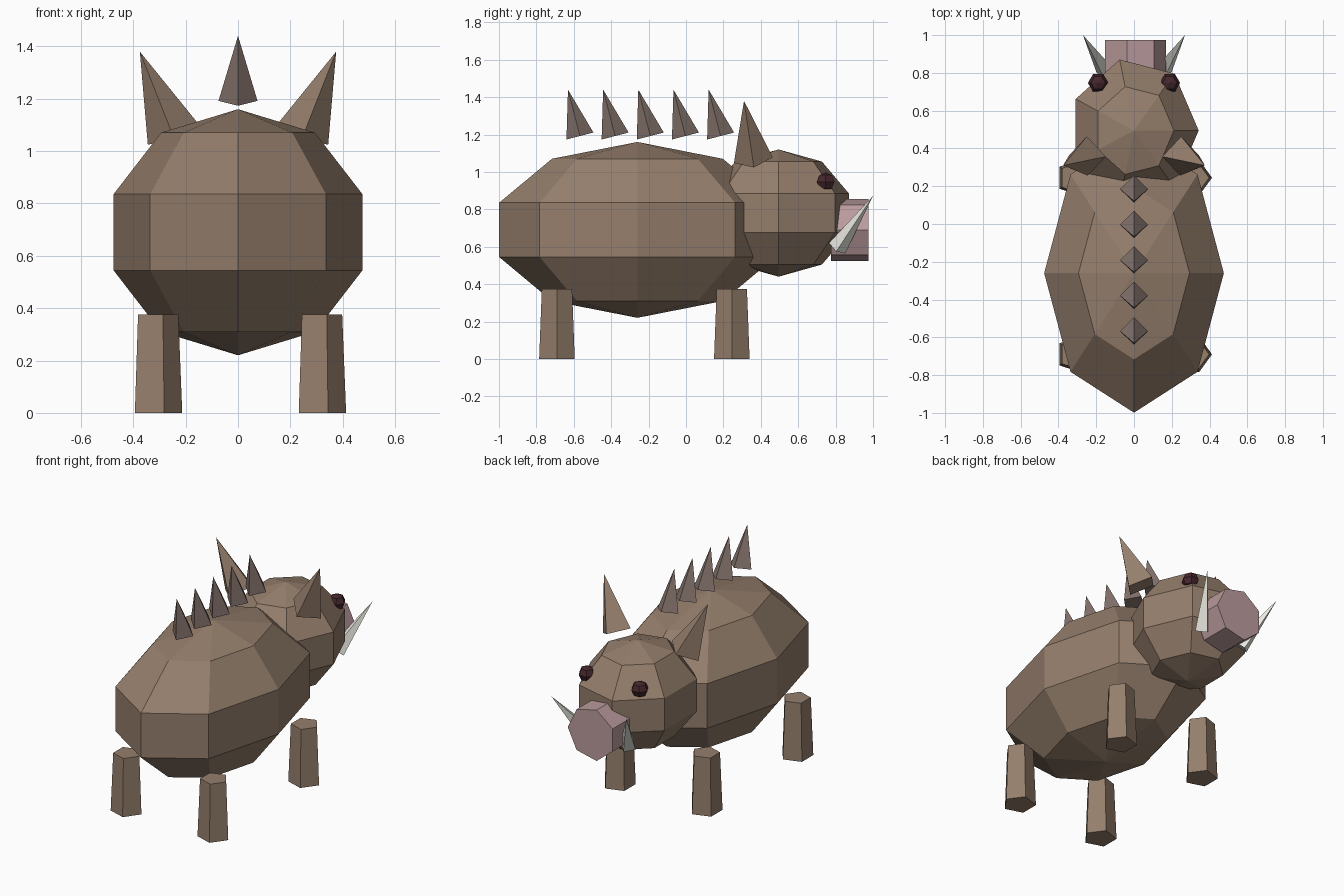
import bpy, bmesh
from math import sin, cos, pi
from mathutils import Vector

if "Cube" in bpy.data.objects:
    bpy.data.objects.remove(bpy.data.objects["Cube"])


def material(name, rgb):
    m = bpy.data.materials.new(name)
    m.diffuse_color = (*rgb, 1)
    m.use_nodes = True
    m.node_tree.nodes["Principled BSDF"].inputs["Base Color"].default_value = m.diffuse_color
    return m


HIDE = material("hide", (0.30, 0.21, 0.15))
BRISTLE = material("bristle", (0.23, 0.17, 0.15))
PINK = material("snout_pink", (0.50, 0.33, 0.34))
IVORY = material("ivory", (0.82, 0.82, 0.75))
DARK = material("eye_dark", (0.06, 0.02, 0.025))


def revolve(name, profile, sides, mat, base=(0, 0, 0), axis=(0, 0, 1), scale=(1, 1, 1)):
    """Closed flat-faced solid from a (radius, height) profile, turned to point along axis."""
    bm = bmesh.new()
    rings = []
    for r, h in profile:
        n = sides if r > 1e-5 else 1
        rings.append([bm.verts.new((r * cos(2 * pi * i / sides) * scale[0],
                                    r * sin(2 * pi * i / sides) * scale[1],
                                    h * scale[2])) for i in range(n)])
    for a, b in zip(rings, rings[1:]):
        for i in range(sides):
            j = (i + 1) % sides
            quad = [a[i % len(a)], a[j % len(a)], b[j % len(b)], b[i % len(b)]]
            bm.faces.new(list(dict.fromkeys(quad)))
    for ring in (rings[0], rings[-1]):
        if len(ring) > 1:
            bm.faces.new(ring)
    bmesh.ops.recalc_face_normals(bm, faces=bm.faces)
    me = bpy.data.meshes.new(name)
    bm.to_mesh(me)
    bm.free()
    me.materials.append(mat)
    ob = bpy.data.objects.new(name, me)
    ob.location = base
    ob.rotation_mode = 'QUATERNION'
    ob.rotation_quaternion = Vector((0, 0, 1)).rotation_difference(Vector(axis))
    bpy.context.collection.objects.link(ob)
    return ob


def ball(name, centre, radii, sides, rings, mat):
    profile = [(sin(pi * k / rings), -cos(pi * k / rings)) for k in range(rings + 1)]
    return revolve(name, profile, sides, mat, centre, scale=radii)


def cone(name, base, tip, radius, mat, sides=4):
    axis = Vector(tip) - Vector(base)
    return revolve(name, [(radius, 0), (0, axis.length)], sides, mat, base, axis)


# Body, head and snout
ball("body", (0, -0.26, 0.69), (0.50, 0.777, 0.47), 8, 5, HIDE)
ball("head", (0, 0.495, 0.78), (0.36, 0.405, 0.34), 7, 5, HIDE)
revolve("snout", [(0.17, 0), (0.17, 0.20)], 7, PINK, (0, 0.775, 0.69), (0, 1, 0))

# Paired parts
for s, side in ((-1, "left"), (1, "right")):
    ball(f"{side}_eye", (s * 0.19, 0.747, 0.947), (0.054, 0.054, 0.05), 6, 4, DARK)
    cone(f"{side}_ear", (s * 0.247, 0.36, 1.063), (s * 0.375, 0.31, 1.38), 0.105, HIDE)
    cone(f"{side}_tusk", (s * 0.15, 0.808, 0.592), (s * 0.27, 1.0, 0.872), 0.052, IVORY)
    for y, end in ((0.245, "front"), (-0.69, "rear")):
        revolve(f"{end}_{side}_leg", [(0.10, 0), (0.085, 0.375)], 5, HIDE, (s * 0.313, y, 0))

# Row of back spikes, leaning backwards
for i in range(5):
    y = -0.567 + i * 0.188
    cone(f"back_spike_{i + 1}", (0, y, 1.192), (0, y - 0.064, 1.44), 0.0745, BRISTLE)
